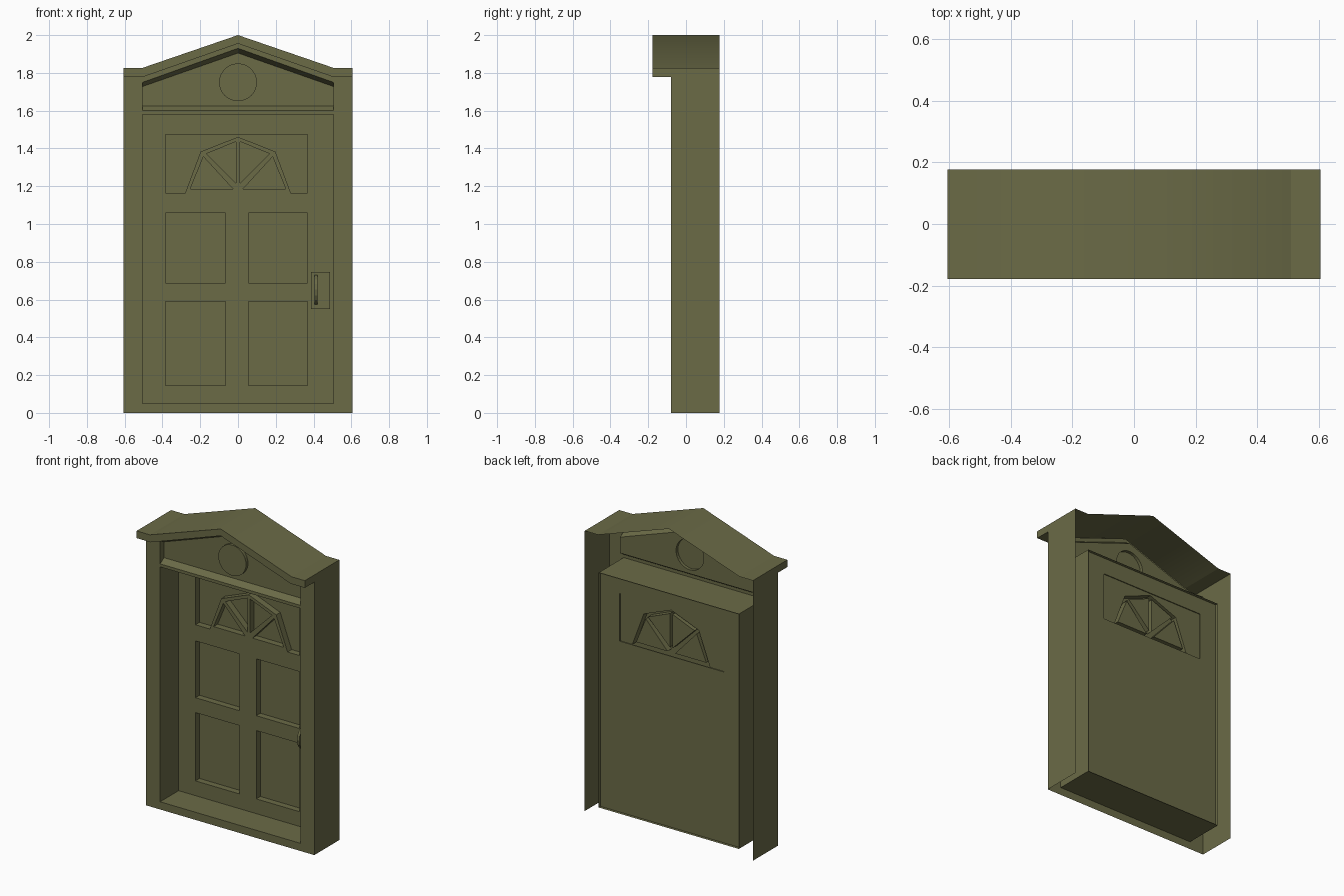
import bpy, bmesh, math

if "Cube" in bpy.data.objects:
    bpy.data.objects.remove(bpy.data.objects["Cube"])

olive = bpy.data.materials.new("olive_paint")
olive.diffuse_color = (0.145, 0.145, 0.062, 1)
olive.use_nodes = True
olive.node_tree.nodes["Principled BSDF"].inputs["Base Color"].default_value = olive.diffuse_color


def rect(x0, x1, z0, z1):
    return [(x0, z0), (x1, z0), (x1, z1), (x0, z1)]


def mirrored(pts):
    return [(-x, z) for x, z in pts]


def sheet(bm, y, *loops):
    """Flat sheet facing the front; the first loop is the outline, others are holes."""
    edges = []
    for pts in loops:
        vs = [bm.verts.new((x, y, z)) for x, z in pts]
        edges += [bm.edges.new((vs[i - 1], vs[i])) for i in range(len(vs))]
    bmesh.ops.triangle_fill(bm, edges=edges, use_beauty=True, normal=(0, -1, 0))


def strip(bm, a, ya, b, yb, closed=True):
    """Band of quads joining profile a at depth ya to profile b at depth yb."""
    va = [bm.verts.new((x, ya, z)) for x, z in a]
    vb = [bm.verts.new((x, yb, z)) for x, z in b]
    for i in range(0 if closed else 1, len(a)):
        bm.faces.new((va[i - 1], va[i], vb[i], vb[i - 1]))


def pocket(bm, pts, y0, y1):
    strip(bm, pts, y0, pts, y1)
    sheet(bm, y1, pts)


def finish(bm, name):
    bmesh.ops.remove_doubles(bm, verts=bm.verts, dist=0.0005)
    bmesh.ops.recalc_face_normals(bm, faces=bm.faces)
    front = min(bm.faces, key=lambda f: (round(f.calc_center_median().y, 3)
                                         if abs(f.normal.y) > 0.9 else 9))
    if front.normal.y > 0:
        bmesh.ops.reverse_faces(bm, faces=bm.faces)
    me = bpy.data.meshes.new(name)
    bm.to_mesh(me)
    bm.free()
    me.materials.append(olive)
    ob = bpy.data.objects.new(name, me)
    bpy.context.collection.objects.link(ob)
    return ob


FRONT, BACK, W, IN = -0.08, 0.177, 0.606, 0.505
DOOR, FLOOR, REAR, PED = 0.11, 0.152, 0.158, -0.04

# Shared profiles
opening = rect(-IN, IN, 0.05, 1.58)
roof_top = [(-W, 1.825), (-0.51, 1.825), (0, 2.0), (0.51, 1.825), (W, 1.825)]
roof_low = [(-W, 1.778), (-IN, 1.778), (0, 1.955), (IN, 1.778), (W, 1.778)]
gable = [(-IN, 1.60), (IN, 1.60), (IN, 1.75), (0, 1.93), (-IN, 1.75)]
gable_in = [(-IN, 1.625), (IN, 1.625), (IN, 1.728), (0, 1.905), (-IN, 1.728)]

# Frame: front sheet, open-backed side walls and opening lining
bm = bmesh.new()
sheet(bm, FRONT, [(-W, 0), (W, 0)] + roof_low[::-1], opening, gable)
strip(bm, opening, FRONT, opening, BACK)
for s in (-1, 1):
    wall = [(s * W, 0), (s * W, 1.778), (s * W, 1.825)]
    strip(bm, wall, FRONT, wall, BACK, closed=False)
finish(bm, "door_frame")

# Gable: bevelled recess with a raised round medallion
bm = bmesh.new()
disc = [(0.1 * math.cos(i * math.tau / 32), 1.75 + 0.1 * math.sin(i * math.tau / 32))
        for i in range(32)]
strip(bm, gable, FRONT, gable_in, PED)
sheet(bm, PED, gable_in, disc)
pocket(bm, disc, PED, PED - 0.02)
finish(bm, "gable_panel")

# Roof: thin top, fascia, soffit and overhang ends; shading is soft over the ridge only
bm = bmesh.new()
strip(bm, roof_top, -0.178, roof_top, BACK, closed=False)
strip(bm, roof_top, -0.178, roof_low, -0.178, closed=False)
strip(bm, roof_low, -0.178, roof_low, FRONT, closed=False)
for s in (-1, 1):
    end = [(s * W, 1.778), (s * W, 1.825)]
    strip(bm, end, -0.178, end, FRONT, closed=False)
roof = finish(bm, "roof").data
roof.shade_smooth()
for e in roof.edges:
    e.use_edge_sharp = any(abs(roof.vertices[v].co.x) > 0.001 for v in e.vertices)

# Door: four panels, and a fan light set in a rectangular recess
panels = [rect(x0, x1, z0, z1) for x0, x1 in ((-0.384, -0.067), (0.055, 0.367))
          for z0, z1 in ((0.146, 0.591), (0.688, 1.058))]
fan_rect = rect(-0.384, 0.367, 1.163, 1.473)
fan_recess = [(-0.384, 1.163), (-0.28, 1.163), (-0.198, 1.383), (0, 1.461), (0.198, 1.383),
              (0.28, 1.163), (0.367, 1.163), (0.367, 1.473), (-0.384, 1.473)]
pane_a = [(-0.253, 1.186), (-0.183, 1.356), (-0.027, 1.186)]
pane_b = [(-0.168, 1.372), (-0.01, 1.436), (-0.01, 1.216)]
panes = [pane_a, pane_b, mirrored(pane_a), mirrored(pane_b)]

bm = bmesh.new()
sheet(bm, DOOR, opening, fan_recess, *panels, *panes)
for p in panels + [fan_recess] + panes:
    pocket(bm, p, DOOR, FLOOR)
sheet(bm, REAR, opening, fan_rect)
strip(bm, fan_rect, REAR, fan_rect, FLOOR)
finish(bm, "door")

# Handle plate
bm = bmesh.new()
plate = rect(0.387, 0.488, 0.55, 0.746)
sheet(bm, DOOR - 0.012, plate)
strip(bm, plate, DOOR - 0.012, plate, DOOR)
finish(bm, "handle_plate")

# Bowed pull handle swept in the y-z plane
bm = bmesh.new()
n, rings = 8, []
for i in range(n + 1):
    a = math.pi * i / n
    ring = []
    for r, dy in ((0.078, 0.07), (0.06, 0.052)):
        for x in (0.404, 0.42):
            ring.append(bm.verts.new((x, DOOR - 0.01 - dy * math.sin(a), 0.652 - r * math.cos(a))))
    rings.append([ring[0], ring[1], ring[3], ring[2]])
for a, b in zip(rings, rings[1:]):
    for k in range(4):
        bm.faces.new((a[k - 1], a[k], b[k], b[k - 1]))
finish(bm, "pull_handle")
